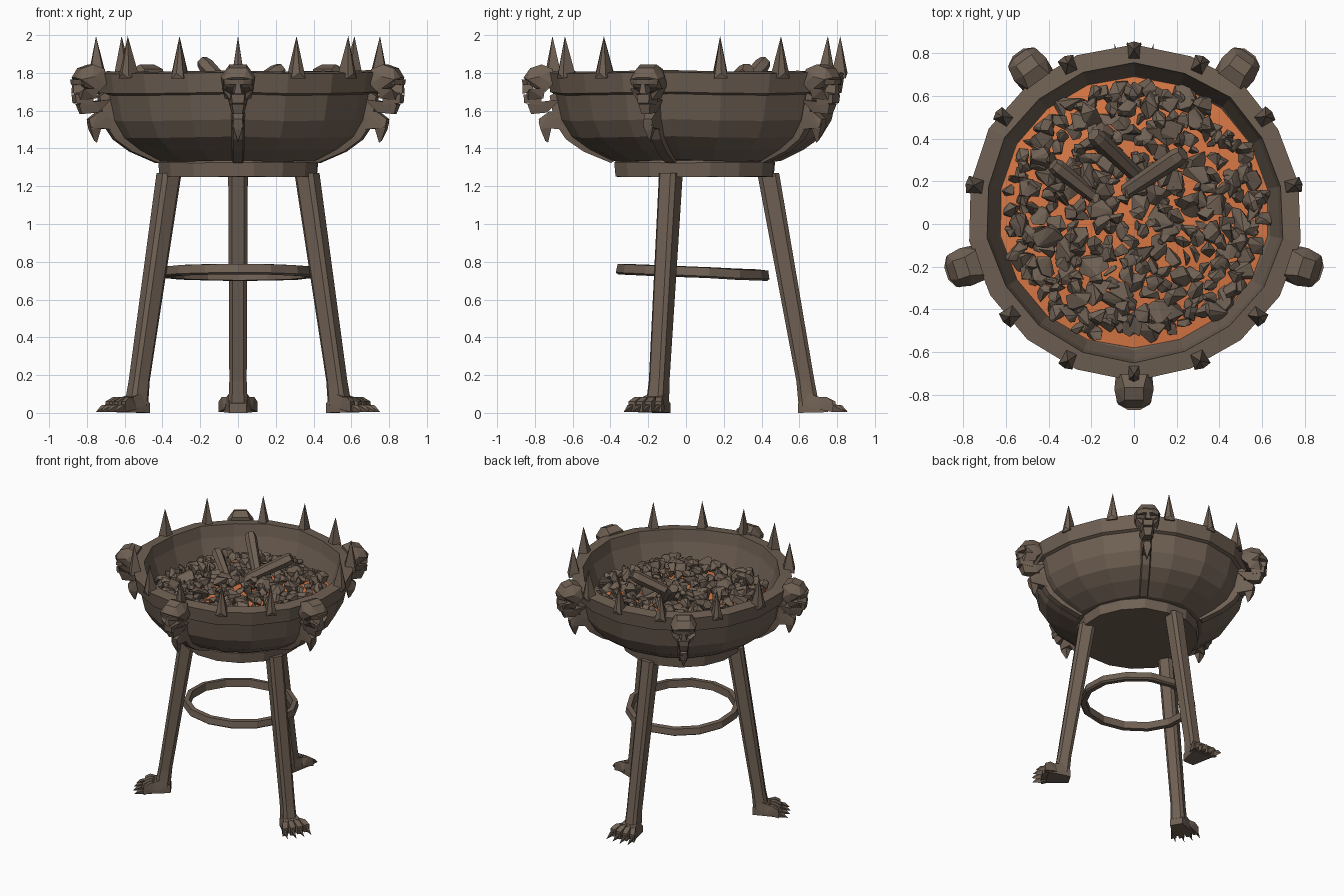
import bpy, bmesh, math, random
from mathutils import Vector, Matrix

if "Cube" in bpy.data.objects:
    bpy.data.objects.remove(bpy.data.objects["Cube"])

random.seed(7)
CY = 0.055          # bowl axis offset in y


def material(name, rgb):
    m = bpy.data.materials.new(name)
    m.diffuse_color = (*rgb, 1)
    m.use_nodes = True
    m.node_tree.nodes["Principled BSDF"].inputs["Base Color"].default_value = m.diffuse_color
    return m


IRON = material("dark iron brown", (0.160, 0.118, 0.088))
EMBER = material("ember orange", (0.70, 0.19, 0.06))


def finish(name, bm, mat):
    bmesh.ops.recalc_face_normals(bm, faces=bm.faces)
    me = bpy.data.meshes.new(name)
    bm.to_mesh(me)
    bm.free()
    me.materials.append(mat)
    ob = bpy.data.objects.new(name, me)
    bpy.context.collection.objects.link(ob)
    return ob


def hull(bm, pts):
    """Add the convex hull of some points."""
    vs = [bm.verts.new(p) for p in pts]
    r = bmesh.ops.convex_hull(bm, input=vs)
    junk = {g for g in r["geom_interior"] + r["geom_unused"] if isinstance(g, bmesh.types.BMVert)}
    bmesh.ops.delete(bm, geom=list(junk), context='VERTS')


def lathe(bm, profile, n, center, jitter=0.0, closed=False):
    """Spin (radius, z) points into a faceted solid."""
    rings = []
    wob = [random.uniform(-jitter, jitter) for _ in range(n)]
    for r, z in profile:
        rings.append([bm.verts.new((center[0] + (r + wob[i]) * math.cos(math.tau * (i + .5) / n),
                                    center[1] + (r + wob[i]) * math.sin(math.tau * (i + .5) / n),
                                    center[2] + z + wob[i] * 0.6)) for i in range(n)])
    pairs = list(zip(rings, rings[1:]))
    if closed:
        pairs.append((rings[-1], rings[0]))
    for a, b in pairs:
        for i in range(n):
            j = (i + 1) % n
            bm.faces.new((a[i], a[j], b[j], b[i]))
    if not closed:
        bm.faces.new(rings[0])
        bm.faces.new(rings[-1])


def polar(deg, cy=CY, cx=0.0):
    """Local frame: x outward, y sideways, z up."""
    return Matrix.Translation((cx, cy, 0)) @ Matrix.Rotation(math.radians(deg), 4, 'Z')


def rock(bm, c, size, n=12):
    s = [size * random.uniform(.7, 1.25) for _ in range(3)]
    s[2] *= 0.85
    rot = Matrix.Rotation(random.uniform(0, 6.28), 3, Vector((random.gauss(0, 1), random.gauss(0, 1), random.gauss(0, 1))))
    pts = []
    for _ in range(n):
        d = Vector([random.gauss(0, 1) for _ in range(3)]).normalized()
        pts.append(Vector(c) + rot @ Vector([d[k] * s[k] for k in range(3)]))
    hull(bm, pts)


# Bowl shell with the base collar and the thick rim band
bm = bmesh.new()
lathe(bm, [(.45, 1.335), (.57, 1.395), (.66, 1.46), (.715, 1.55), (.745, 1.685), (.768, 1.695), (.785, 1.80),
           (.70, 1.81), (.685, 1.72), (.64, 1.58), (.52, 1.46)], 18, (0, CY, 0), .009)
finish("bowl", bm, IRON)
bm = bmesh.new()
lathe(bm, [(.425, 1.25), (.432, 1.325), (.41, 1.35)], 16, (0, .045, 0), .004)
finish("base_collar", bm, IRON)

# Rim spikes
bm = bmesh.new()
half = [-66, -40, 9.5, 36, 66]
for a in [-90, 90] + half + [180 - h for h in half]:
    M = polar(a)
    w = random.uniform(.032, .045)
    hull(bm, [M @ Vector(p) for p in ((.79, w, 1.77), (.79, -w, 1.77), (.715, w * .8, 1.79), (.715, -w * .8, 1.79),
                                      (.80, 0, 1.80), (.762, 0, 1.995))])
finish("rim_spikes", bm, IRON)

# Five skulls with jaws, ribs and hooks around the bowl
skulls, ribs = bmesh.new(), bmesh.new()
for k in range(5):
    M = polar(-90 + 72 * k)

    def put(b, pts):
        hull(b, [M @ Vector(p) for p in pts])

    def mir(*pts):
        return [(x, s * y, z) for x, y, z in pts for s in (1, -1)]

    # cranium
    put(skulls, mir((.76, .06, 1.82), (.82, .045, 1.845), (.88, .045, 1.825), (.915, .035, 1.775), (.895, .078, 1.765),
                    (.83, .092, 1.78), (.76, .085, 1.74), (.80, .08, 1.70), (.87, .055, 1.725)))
    # brow ridge, cheekbones, nose
    put(skulls, mir((.925, .03, 1.765), (.90, .075, 1.765), (.92, .03, 1.738), (.89, .075, 1.735), (.85, .05, 1.75)))
    for s in (1, -1):
        put(skulls, [(.90, s * .04, 1.69), (.885, s * .082, 1.715), (.80, s * .085, 1.72), (.81, s * .07, 1.665),
                     (.89, s * .04, 1.655), (.86, s * .03, 1.69)])
    put(skulls, mir((.92, .008, 1.75), (.922, .02, 1.69), (.86, .03, 1.70), (.87, .015, 1.75)))
    # upper teeth and jaw
    put(skulls, mir((.915, .035, 1.685), (.912, .03, 1.64), (.82, .055, 1.69), (.82, .045, 1.63)))
    put(skulls, mir((.895, .032, 1.635), (.875, .022, 1.582), (.80, .05, 1.65), (.79, .035, 1.59), (.72, .05, 1.66)))
    # hook hanging under the jaw
    put(skulls, mir((.69, .035, 1.60), (.78, .03, 1.595), (.835, .022, 1.555), (.825, .028, 1.51), (.70, .03, 1.50)))
    put(skulls, mir((.835, .02, 1.54), (.825, .022, 1.50), (.765, .025, 1.52)) + [(.785, 0, 1.43), (.80, 0, 1.44)])
    # rib running down the bowl
    path = [(.43, 1.335), (.575, 1.395), (.668, 1.46), (.73, 1.55), (.755, 1.69)]
    for (r0, z0), (r1, z1) in zip(path, path[1:]):
        put(ribs, mir((r0 - .03, .04, z0 + .02), (r0 + .022, .026, z0 - .012),
                      (r1 - .03, .04, z1 + .02), (r1 + .022, .026, z1 - .012)))
finish("skulls", skulls, IRON)
finish("bowl_ribs", ribs, IRON)

# Glowing bed
bm = bmesh.new()
lathe(bm, [(.64, 1.50), (.635, 1.575), (.35, 1.61), (.02, 1.625)], 18, (0, CY, 0))
finish("ember_bed", bm, EMBER)

# Coal lumps: dense at the edge, loose in the middle
bm = bmesh.new()
for i in range(110):
    a, r = math.tau * i / 110 + random.uniform(-.03, .03), random.uniform(.50, .60)
    rock(bm, (r * math.cos(a), CY + r * math.sin(a), 1.59 + random.uniform(-.01, .03)), random.uniform(.04, .062))
for i in range(205):
    a, r = i * 2.39996, .53 * math.sqrt((i + .5) / 205)
    r += random.uniform(-.03, .03)
    rock(bm, (r * math.cos(a), CY + r * math.sin(a), 1.64 - .05 * r + random.uniform(-.02, .03)),
         random.uniform(.036, .066))
finish("coals", bm, IRON)

# Charred logs
bm = bmesh.new()
for p, q, w in (((-.19, .42, 1.86), (.02, .22, 1.64), .034), ((.23, .33, 1.82), (-.04, .15, 1.65), .036),
                ((-.38, .28, 1.73), (-.19, .13, 1.64), .032)):
    p, q = Vector(p), Vector(q)
    R = (q - p).to_track_quat('Z', 'Y').to_matrix()
    pts = []
    for c, f in ((p, 1.0), (p.lerp(q, .1), 1.25), (q, 1.0)):
        pts += [c + R @ Vector((w * f * math.cos(math.tau * i / 6), w * f * math.sin(math.tau * i / 6), 0)) for i in range(6)]
    hull(bm, pts)
finish("logs", bm, IRON)

# Three legs with clawed feet: (direction, top, ankle)
for name, deg, top, low in (("back_leg", 90, (0, .435, 1.27), (0, .632, .17)),
                            ("right_leg", -31, (.365, -.08, 1.27), (.523, -.142, .17)),
                            ("left_leg", 211, (-.365, -.08, 1.27), (-.523, -.142, .17))):
    bm = bmesh.new()
    R = Matrix.Rotation(math.radians(deg), 3, 'Z')

    def section(c, hw, hd):
        k = .62
        return [Vector(c) + R @ Vector((sx * hd * a, sy * hw * b, 0))
                for sx in (1, -1) for sy in (1, -1) for a, b in ((1, k), (k, 1))]

    hull(bm, section(top, .052, .058) + section(low, .046, .048))
    foot = Vector((low[0], low[1], 0))
    hull(bm, section(low, .046, .048) + section(foot + R @ Vector((.02, 0, .03)), .052, .055))
    finish(name, bm, IRON)

    bm = bmesh.new()

    def add(pts):
        hull(bm, [foot + R @ Vector(p) for p in pts])

    # foot pad
    add([(x, s * y, z) for x, y, z in ((-.04, .045, 0), (-.04, .045, .05), (.02, .05, .10), (.07, .06, .085),
                                       (.12, .075, .05), (.12, .08, .004)) for s in (1, -1)])
    # toes with knuckles and pointed claws
    for t in (-1.5, -.5, .5, 1.5):
        y, e = t * .044, .165 - .012 * abs(t)
        sp = y * 1.25
        add([(.06, y * .8 - .02, .02), (.06, y * .8 + .02, .02), (.06, y * .8, .085), (.11, y - .02, .085),
             (.11, y + .02, .085), (e, sp - .02, .06), (e, sp + .02, .06), (e, sp - .02, .004), (e, sp + .02, .004)])
        add([(e - .01, sp - .014, .045), (e - .01, sp + .014, .045), (e - .01, sp, .005), (e + .035, sp * 1.05, .04),
             (e + .065, sp * 1.1, .006)])
    finish(name.replace("leg", "foot"), bm, IRON)

# Slightly tilted brace ring between the legs
bm = bmesh.new()
lathe(bm, [(.408, -.02), (.40, .025), (.365, .028), (.36, -.028), (.395, -.03)], 14, (0, 0, 0), .003, closed=True)
ring = finish("brace_ring", bm, IRON)
ring.location = (0, .035, .746)
ring.rotation_euler = (math.radians(-2.6), 0, 0)
